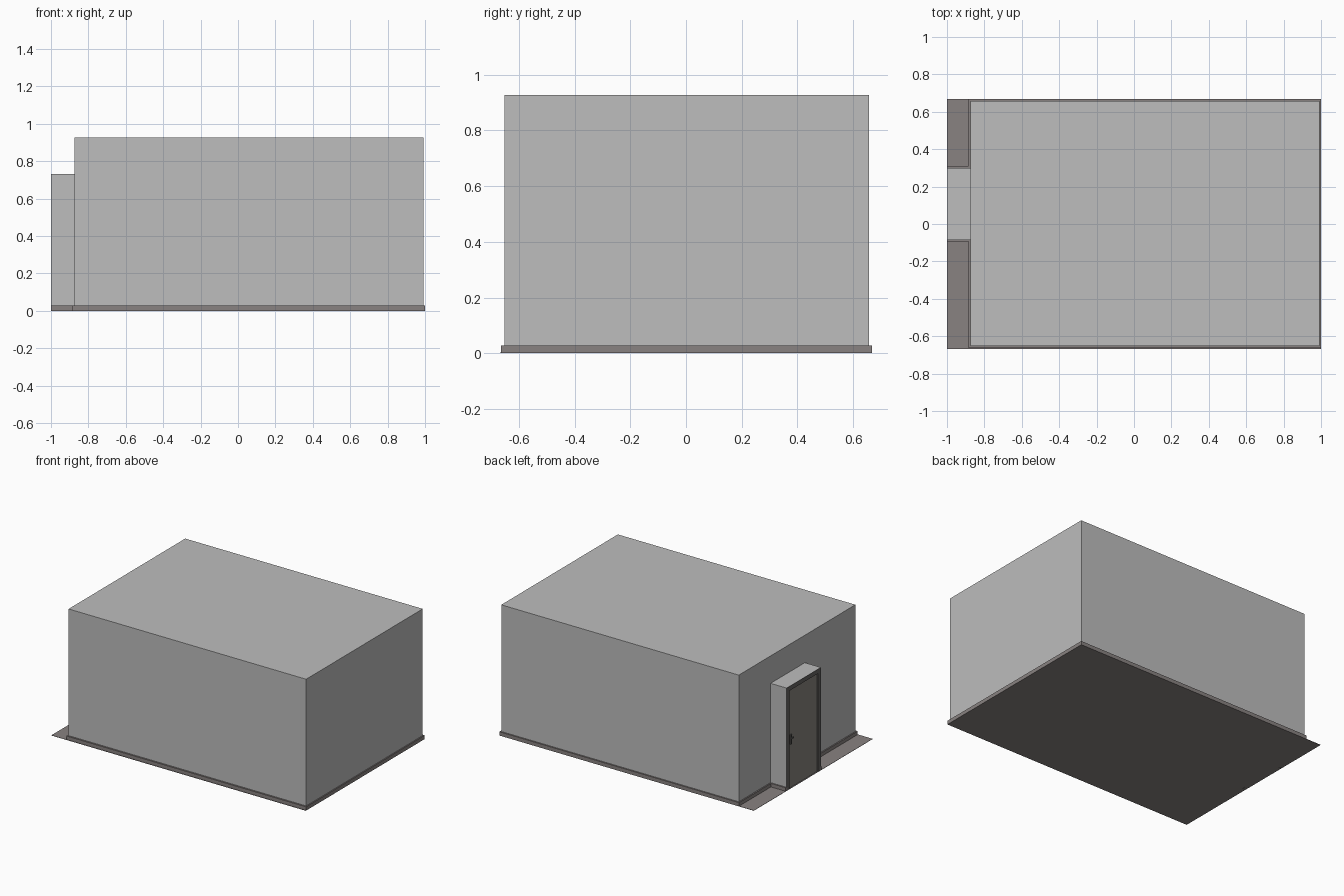
import bpy, bmesh

if "Cube" in bpy.data.objects:
    bpy.data.objects.remove(bpy.data.objects["Cube"])

def material(name, r, g, b):
    m = bpy.data.materials.new(name)
    m.diffuse_color = (r, g, b, 1)
    m.use_nodes = True
    m.node_tree.nodes["Principled BSDF"].inputs["Base Color"].default_value = m.diffuse_color
    return m

WALL = material("wall grey", .51, .51, .51)
FLOOR = material("floor taupe", .25, .225, .22)
DOOR = material("door brown grey", .24, .225, .205)
FRAME = material("frame dark grey", .13, .125, .12)

# Main dimensions of the room and its door niche
X0, X1, Y0, Y1, H = -.875, .992, -.652, .657, .927
NX, N0, N1, NH = -1.0, -.085, .30, .732
BASE, LIP = .027, .009

def mesh_object(name, bm, mat):
    me = bpy.data.meshes.new(name)
    bm.to_mesh(me)
    bm.free()
    me.materials.append(mat)
    ob = bpy.data.objects.new(name, me)
    bpy.context.collection.objects.link(ob)
    return ob

def boxes(name, mat, *spans):
    """One object made of boxes, each given as (x0, x1, y0, y1, z0, z1)."""
    bm = bmesh.new()
    for x0, x1, y0, y1, z0, z1 in spans:
        vs = bmesh.ops.create_cube(bm, size=1)["verts"]
        for v in vs:
            v.co.x = x1 if v.co.x > 0 else x0
            v.co.y = y1 if v.co.y > 0 else y0
            v.co.z = z1 if v.co.z > 0 else z0
    return mesh_object(name, bm, mat)

# Thin shell: walls follow the outline, with the niche opening on the left
bm = bmesh.new()

def quad(*pts):
    bm.faces.new([bm.verts.new(p) for p in pts])

def wall(a, b, z0, z1):
    quad((*a, z0), (*b, z0), (*b, z1), (*a, z1))

wall((X0, Y0), (X1, Y0), 0, H)
wall((X1, Y0), (X1, Y1), 0, H)
wall((X1, Y1), (X0, Y1), 0, H)
wall((X0, Y1), (X0, N1), 0, H)
wall((X0, N1), (X0, N0), NH, H)
wall((X0, N0), (X0, Y0), 0, H)
wall((X0, N1), (NX, N1), 0, NH)
wall((NX, N0), (X0, N0), 0, NH)
quad((X0, Y0, H), (X1, Y0, H), (X1, Y1, H), (X0, Y1, H))
quad((NX, N0, NH), (X0, N0, NH), (X0, N1, NH), (NX, N1, NH))
bmesh.ops.remove_doubles(bm, verts=bm.verts, dist=1e-5)
mesh_object("room_shell", bm, WALL)

# Floor slab
boxes("floor", FLOOR, (-1, 1, -.667, .667, 0, .002))

# Skirting around the walls and along the niche sides
L = LIP
boxes("skirting", FLOOR,
      (X0 - L, 1, -.664, Y0 + L, 0, BASE),
      (X0 - L, 1, Y1 - L, .667, 0, BASE),
      (X1 - L, 1, Y0, Y1, 0, BASE),
      (X0 - L, X0 + L, Y0, N0, 0, BASE),
      (X0 - L, X0 + L, N1, Y1, 0, BASE),
      (NX, X0, N0 - L, N0 + L, 0, BASE),
      (NX, X0, N1 - L, N1 + L, 0, BASE))

# Door frame, leaf and handle
W = .032
boxes("door_frame", FRAME,
      (NX, NX + .03, N0 + .001, N0 + W, 0, NH - .001),
      (NX, NX + .03, N1 - W, N1 - .001, 0, NH - .001),
      (NX, NX + .03, N0 + W, N1 - W, NH - W, NH - .001))
boxes("door_leaf", DOOR, (NX + .008, NX + .024, N0 + W, N1 - W, .002, NH - W))
boxes("door_handle", FRAME,
      (NX + .001, NX + .008, .235, .247, .31, .38),
      (NX + .001, NX + .004, .215, .235, .345, .355))

# Ceiling light panels with their frames, just under the ceiling
T = H - .001
for i, x in enumerate((-.42, .38)):
    a, b, c, d, w = x - .12, x + .12, -.11, .32, .018
    boxes(f"light_frame_{i + 1}", WALL,
          (a, b, c, c + w, T - .012, T), (a, b, d - w, d, T - .012, T),
          (a, a + w, c + w, d - w, T - .012, T), (b - w, b, c + w, d - w, T - .012, T))
    boxes(f"light_panel_{i + 1}", WALL, (a + w, b - w, c + w, d - w, T - .008, T - .004))

# Ceiling rail
boxes("ceiling_rail", WALL, (X0 + .01, X1 - .01, -.175, -.145, T - .015, T))
